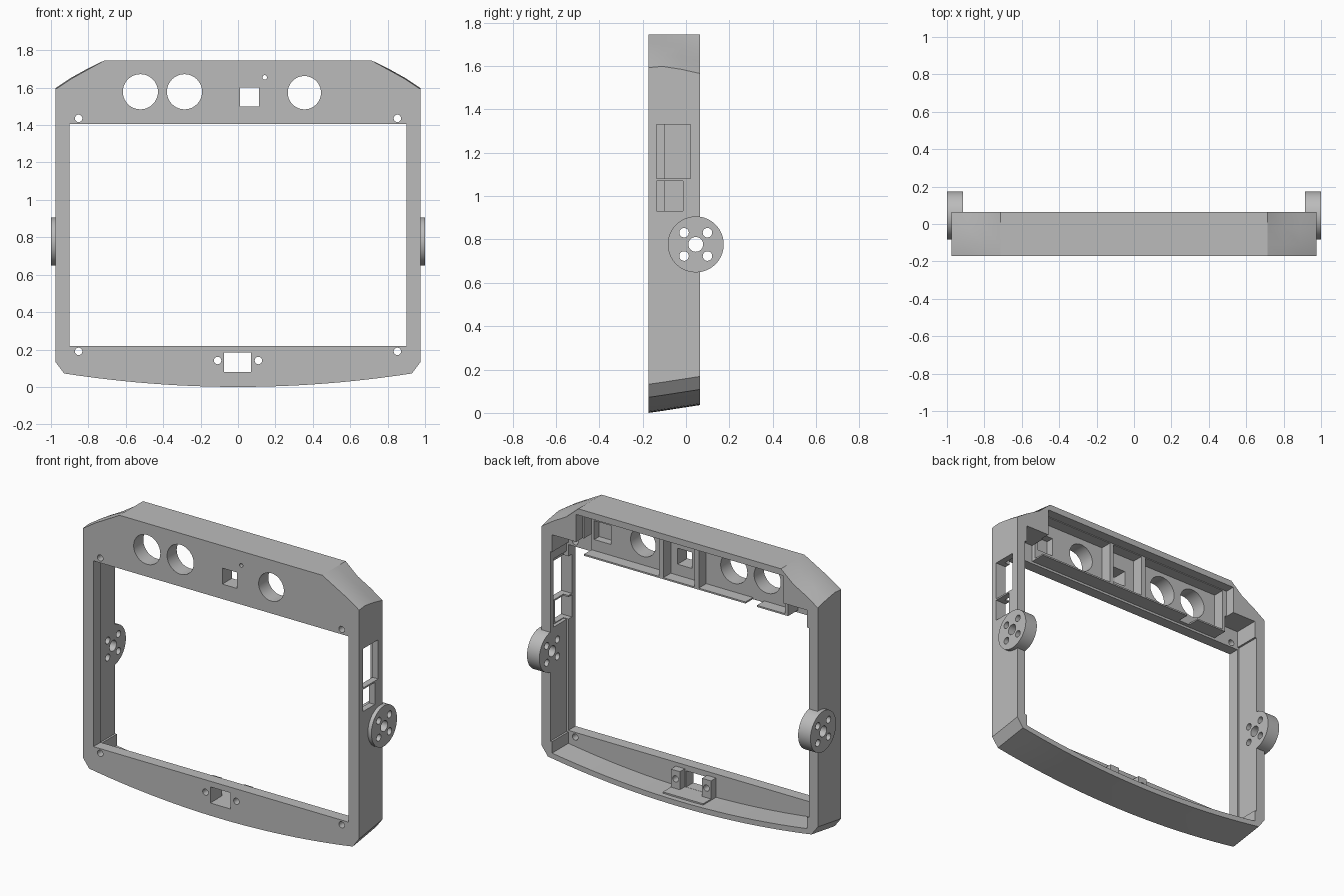
import bpy, bmesh, math
from mathutils import Matrix, Vector

cube = bpy.data.objects.get("Cube")
if cube:
    bpy.data.objects.remove(cube, do_unlink=True)

grey = bpy.data.materials.new("plain grey")
grey.use_nodes = True
GREY = (0.5, 0.5, 0.5, 1)
grey.diffuse_color = GREY
grey.node_tree.nodes["Principled BSDF"].inputs["Base Color"].default_value = GREY

FRONT, BACK = -0.172, 0.064


def finish(bm, name):
    bmesh.ops.recalc_face_normals(bm, faces=bm.faces)
    mesh = bpy.data.meshes.new(name)
    bm.to_mesh(mesh)
    bm.free()
    mesh.materials.append(grey)
    ob = bpy.data.objects.new(name, mesh)
    bpy.context.collection.objects.link(ob)
    return ob


def loft(name, sections):
    """Skin closed xz profiles given as (y, points)."""
    bm = bmesh.new()
    rings = [[bm.verts.new((x, y, z)) for x, z in pts] for y, pts in sections]
    n = len(rings[0])
    for a, b in zip(rings, rings[1:]):
        for i in range(n):
            j = (i + 1) % n
            bm.faces.new((a[i], a[j], b[j], b[i]))
    bm.faces.new(rings[0])
    bm.faces.new(rings[-1])
    return finish(bm, name)


def box(name, x0, x1, y0, y1, z0, z1):
    bm = bmesh.new()
    bmesh.ops.create_cube(bm, size=1)
    bmesh.ops.scale(bm, vec=(x1 - x0, y1 - y0, z1 - z0), verts=bm.verts)
    bmesh.ops.translate(bm, vec=((x0 + x1) / 2, (y0 + y1) / 2, (z0 + z1) / 2), verts=bm.verts)
    return finish(bm, name)


def rod(name, axis, centre, radius, length, sides=32):
    bm = bmesh.new()
    turn = Matrix.Rotation(math.pi / 2, 4, "Y" if axis == "X" else "X")
    bmesh.ops.create_cone(bm, cap_ends=True, segments=sides, radius1=radius, radius2=radius,
                          depth=length, matrix=Matrix.Translation(Vector(centre)) @ turn)
    return finish(bm, name)


def combine(body, parts, operation):
    for part in parts:
        mod = body.modifiers.new(part.name, "BOOLEAN")
        mod.operation, mod.solver, mod.object = operation, "EXACT", part
    graph = bpy.context.evaluated_depsgraph_get()
    mesh = bpy.data.meshes.new_from_object(body.evaluated_get(graph))
    body.modifiers.clear()
    body.data = mesh
    for part in parts:
        bpy.data.objects.remove(part, do_unlink=True)


def belly(x):
    """Height of the curved underside."""
    return 0.072 * (x / 0.93) ** 2


def outline(lift, shoulder):
    half = [(0.93 * i / 12, belly(0.93 * i / 12) + lift) for i in range(13)]
    half += [(0.975, 0.132 + lift), (0.975, shoulder), (0.89, shoulder + 0.056),
             (0.80, shoulder + 0.106), (0.715, 1.745)]
    return half + [(-x, z) for x, z in reversed(half) if x > 0]


# Outer shell with tapered underside and shoulders
body = loft("display_frame", [(FRONT, outline(0, 1.592)), (-0.11, outline(0.009, 1.598)),
                              (-0.02, outline(0.023, 1.584)), (BACK, outline(0.036, 1.565))])

# Round pivot hubs on both sides
HUB_Y, HUB_Z = 0.045, 0.777
combine(body, [rod("hub", "X", (s * 0.954, HUB_Y, HUB_Z), 0.129, 0.092, 64) for s in (-1, 1)], "UNION")

cuts = [box("screen_opening", -0.9, 0.9, -0.5, 0.5, 0.22, 1.405),
        box("screen_recess", -0.913, 0.913, -0.1, 0.5, 0.21, 1.42)]

# Lower cavity following the curved underside
floor = [(0.9 * i / 10, belly(0.9 * i / 10) + 0.07) for i in range(-10, 11)]
floor += [(0.9, 0.3), (-0.9, 0.3)]
cuts.append(loft("lower_cavity", [(-0.1, floor), (0.5, floor)]))

# Upper bays between ribs, with a shallow recess behind them
for x0, x1 in ((0.19, 0.72), (-0.06, 0.16), (-0.7, -0.09)):
    cuts.append(box("upper_bay", x0, x1, -0.075, 0.5, 1.43, 1.7))
cuts += [box("upper_recess", -0.73, 0.73, 0.0, 0.5, 1.38, 1.705),
         box("shelf_gap", -0.5, -0.42, -0.075, 0.5, 1.38, 1.45),
         box("blind_pocket", 0.58, 0.7, -0.125, 0.0, 1.5, 1.62)]
for s in (-1, 1):
    a, b = sorted((s * 0.72, s * 0.9))
    cuts.append(box("corner_pocket", a, b, -0.1, 0.5, 1.38, 1.53))

# Sensor openings in the upper plate
for x, z, r in ((-0.522, 1.578, 0.094), (-0.286, 1.578, 0.094), (0.355, 1.573, 0.089), (0.143, 1.655, 0.012)):
    cuts.append(rod("sensor_hole", "Y", (x, -0.1, z), r, 0.3, 48))
cuts.append(box("square_sensor_hole", 0.01, 0.112, -0.4, 0.0, 1.5, 1.602))

# Corner screw holes
for x in (-0.852, 0.852):
    for z in (0.19, 1.436):
        cuts.append(rod("screw_hole", "Y", (x, -0.1, z), 0.02, 0.3, 20))

# Side ports and hub bolt pattern
cuts += [box("large_side_port", 0.85, 1.1, -0.135, 0.02, 1.08, 1.33),
         box("small_side_port", 0.85, 1.1, -0.135, -0.014, 0.93, 1.07),
         box("port_recess", 0.85, 0.935, -0.1, 0.03, 0.925, 1.36)]
for s in (-1, 1):
    cuts.append(rod("hub_bore", "X", (s * 0.95, HUB_Y, HUB_Z), 0.034, 0.3))
    for dy in (-0.054, 0.054):
        for dz in (-0.054, 0.054):
            cuts.append(rod("hub_bolt", "X", (s * 0.95, HUB_Y + dy, HUB_Z + dz), 0.022, 0.3, 20))
combine(body, cuts, "DIFFERENCE")

# Connector bosses and platform in the lower cavity
bosses = [box("boss", s * 0.11 - 0.032, s * 0.11 + 0.032, -0.12, -0.05, 0.05, 0.195) for s in (-1, 1)]
bosses.append(box("platform", -0.142, 0.142, -0.12, 0.03, 0.05, 0.08))
combine(body, bosses, "UNION")
ports = [rod("connector_screw", "Y", (s * 0.109, -0.1, 0.141), 0.02, 0.3, 20) for s in (-1, 1)]
ports.append(box("connector_port", -0.075, 0.069, -0.4, 0.2, 0.081, 0.184))
combine(body, ports, "DIFFERENCE")

# Keep hard edges crisp and rounds smooth
bpy.ops.object.select_all(action="DESELECT")
body.select_set(True)
bpy.context.view_layer.objects.active = body
bpy.ops.object.shade_smooth_by_angle(angle=math.radians(25))
